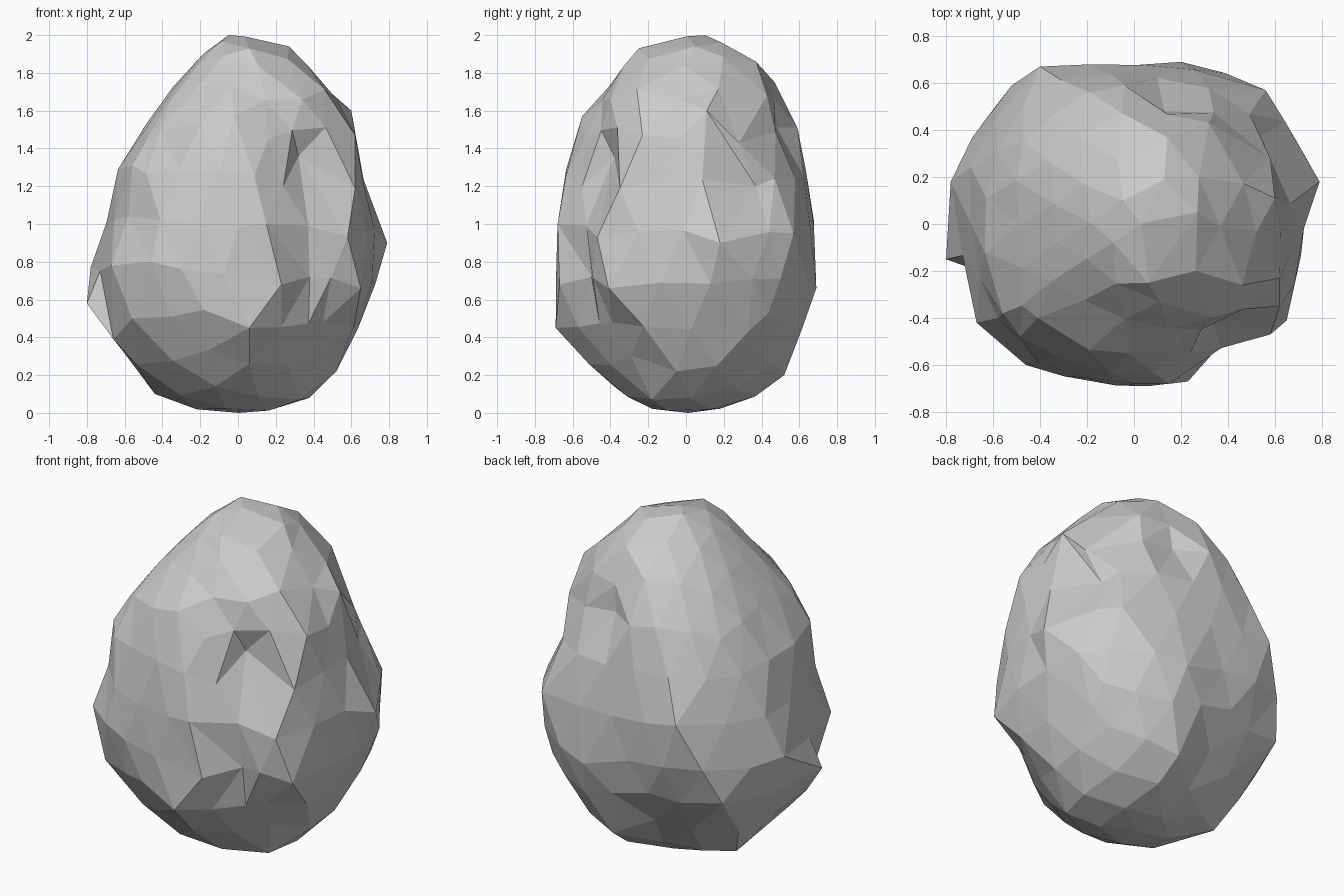
import bpy
import bmesh
import math
from mathutils import Vector

start_cube = bpy.data.objects.get("Cube")
if start_cube:
    bpy.data.objects.remove(start_cube, do_unlink=True)

# Level cross-sections: height, then radii evenly spaced round from +x
SECTIONS = [
    (.22, [.52, .52, .50, .52, .53, .42, .42, .48, .53,
           .53, .55, .52, .48, .48, .48, .45, .45, .50]),
    (.60, [.70, .73, .75, .73, .68, .64, .68, .72, .74,
           .71, .74, .73, .70, .69, .70, .64, .66, .72]),
    (.90, [.73, .79, .79, .75, .69, .68, .75, .74, .75,
           .70, .70, .77, .72, .68, .69, .64, .74, .72]),
    (1.3, [.64, .67, .66, .66, .63, .63, .67, .66, .63,
           .63, .66, .68, .65, .64, .62, .55, .55, .64]),
    (1.55, [.59, .62, .60, .56, .53, .58, .56, .54, .51,
            .47, .48, .53, .57, .56, .53, .50, .54, .60]),
    (1.8, [.39, .42, .42, .41, .40, .42, .38, .34, .30,
           .28, .28, .30, .31, .33, .35, .37, .39, .40]),
    (1.94, [.25, .25, .24, .24, .24, .22, .18, .16, .15,
            .15, .16, .17, .20, .23, .25, .24, .24, .24]),
]

# Chipped corners that stand out from, or cut into, the general shape
CORNERS = [
    # crown and the hollow behind it
    (-.05, .1, 2), (.06, -.25, 1.93), (.27, .05, 1.94), (.13, .19, 1.96),
    (.14, .37, 1.86), (-.05, .47, 1.75), (-.04, .59, 1.51),
    (.32, .43, 1.68), (.13, .48, 1.51),
    # front ridge
    (-.02, -.55, 1.57), (.15, -.68, 1), (.23, -.67, .68), (.06, -.69, .45),
    # groove and shoulder beside the ridge
    (.34, -.4, 1.66), (.46, -.26, 1.71), (.32, -.38, 1.36), (.24, -.55, 1.2),
    (.62, -.23, 1.47), (.62, -.35, 1.19), (.58, -.47, .93), (.65, -.41, .66),
    (.45, -.39, .48), (.38, -.5, .72),
    # front panel edge
    (-.67, -.42, .78), (-.58, -.4, 1.04), (-.56, -.38, 1.31), (-.41, -.4, 1.5),
    (-.56, -.46, .5), (-.46, -.6, .8),
    # sides
    (-.8, -.15, .58), (-.78, .18, .77), (-.66, -.2, .39),
    (.79, .18, .9), (.6, .11, 1.6), (.58, .28, 1.43), (.54, .37, 1.2),
    # back
    (.56, .57, .95), (.59, .5, .71), (.2, .69, .66), (.05, .63, .5),
    (-.4, .67, 1.04), (-.52, .59, .77), (-.59, .5, .56),
    # base
    (.12, .52, .2), (-.44, .15, .1), (.33, -.18, .07), (.52, -.05, .22),
    (.58, .33, .43),
]


def section_radius(radii, angle):
    """Radius of one cross-section at an angle, wrapping round."""
    count = len(radii)
    position = (angle / math.tau * count) % count
    index = int(position) % count
    blend = position - int(position)
    return radii[index] * (1 - blend) + radii[(index + 1) % count] * blend


def boulder_radius(height, angle):
    """Radius at any height, rounded off to a point at both ends."""
    first, first_radii = SECTIONS[0]
    last, last_radii = SECTIONS[-1]
    if height <= first:
        return section_radius(first_radii, angle) * (max(0, height) / first) ** .45
    if height >= last:
        left = max(0, 2 - height) / (2 - last)
        return section_radius(last_radii, angle) * left ** .5
    for (low, lower), (high, upper) in zip(SECTIONS, SECTIONS[1:]):
        if height <= high:
            blend = (height - low) / (high - low)
            return (section_radius(lower, angle) * (1 - blend)
                    + section_radius(upper, angle) * blend)


# Boulder: faceted sphere carried onto the cross-sections
bm = bmesh.new()
bmesh.ops.create_icosphere(bm, subdivisions=3, radius=1)
for vert in bm.verts:
    height = vert.co.z + 1
    angle = math.atan2(vert.co.y, vert.co.x)
    radius = boulder_radius(height, angle)
    vert.co = (math.cos(angle) * radius, math.sin(angle) * radius, height)

# Match each chipped corner with its own vertex, closest pairs first
corners = [Vector(corner) for corner in CORNERS]
pairs = [(vert, corner) for vert in bm.verts for corner in corners]
pairs.sort(key=lambda pair: (pair[0].co - pair[1]).length)
shifts = {}
placed = set()
for vert, corner in pairs:
    if vert not in shifts and id(corner) not in placed:
        shifts[vert] = corner - vert.co
        placed.add(id(corner))

# Let the vertices in between follow their neighbours part of the way
pinned = set(shifts)
for step in range(12):
    eased = dict(shifts)
    for vert in bm.verts:
        if vert not in pinned:
            around = [edge.other_vert(vert) for edge in vert.link_edges]
            total = sum((shifts.get(v, Vector()) for v in around), Vector())
            eased[vert] = total / len(around) * .75
    shifts = eased
for vert, shift in shifts.items():
    vert.co += shift
    vert.co.z = max(0, vert.co.z)

bmesh.ops.recalc_face_normals(bm, faces=bm.faces)
mesh = bpy.data.meshes.new("boulder")
bm.to_mesh(mesh)
bm.free()
boulder = bpy.data.objects.new("boulder", mesh)
bpy.context.collection.objects.link(boulder)

# Plain stone colour
stone = bpy.data.materials.new("grey_stone")
stone.use_nodes = True
colour = (.6, .6, .6, 1)
stone.diffuse_color = colour
stone.node_tree.nodes["Principled BSDF"].inputs["Base Color"].default_value = colour
mesh.materials.append(stone)
